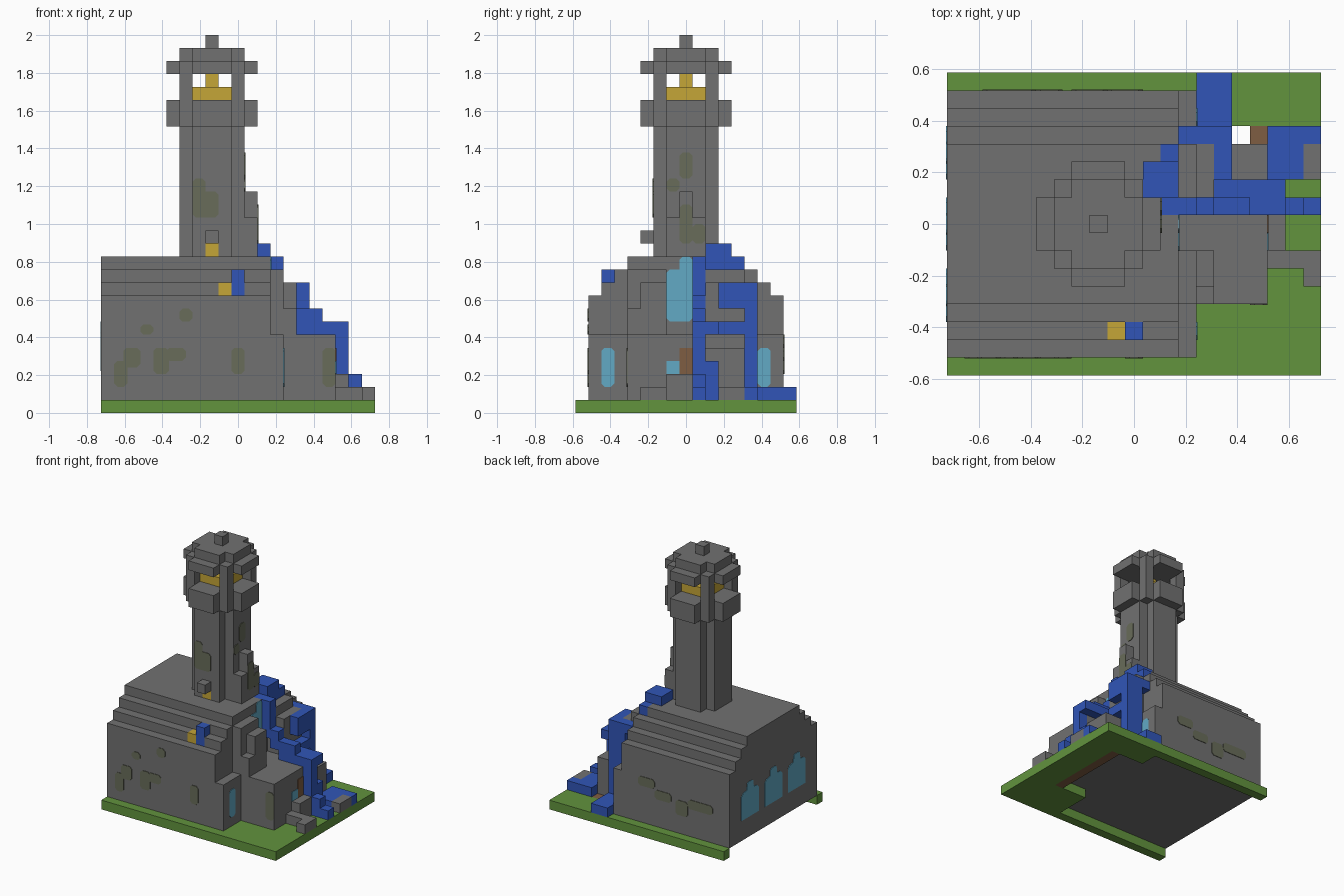
import bpy, bmesh
from mathutils import Vector

cube = bpy.data.objects.get("Cube")
if cube:
    bpy.data.objects.remove(cube, do_unlink=True)

U = 2 / 29                       # edge of one block
ORIGIN = Vector((10.5, 8.5, 0))


def material(name, *rgb):
    m = bpy.data.materials.new(name)
    m.use_nodes = True
    col = [(c / 255) ** 2.2 for c in rgb] + [1]
    m.diffuse_color = col
    m.node_tree.nodes["Principled BSDF"].inputs["Base Color"].default_value = col
    return m


stone = material("stone grey", 112, 112, 112)
grass = material("grass green", 98, 146, 64)
water = material("water blue", 52, 86, 182)
gold = material("lamp gold", 196, 164, 58)
glass = material("window glass", 98, 168, 196)
wood = material("door wood", 126, 94, 68)
moss = material("moss", 104, 108, 90)

cells, skins = {}, {}


def fill(part, skin, x, y, z):
    """Fill a range of blocks with a part, replacing what was there."""
    skins[part] = skin
    for i in range(*x):
        for j in range(*y):
            for k in range(*z):
                cells[i, j, k] = part


def carve(x, y, z):
    for i in range(*x):
        for j in range(*y):
            for k in range(*z):
                cells.pop((i, j, k), None)


def disc(part, skin, radius, z):
    """Stepped round slab about the tower axis."""
    for i in range(-radius, radius + 1):
        for j in range(-radius, radius + 1):
            if abs(i) + abs(j) <= radius + 1:
                fill(part, skin, (8 + i, 9 + i), (8 + j, 9 + j), z)


# Ground slab, open beneath the hall and porch
fill("ground", grass, (0, 21), (0, 17), (0, 1))
carve((0, 14), (1, 16), (0, 1))
carve((14, 18), (5, 14), (0, 1))

# Hall with a stepped roof
fill("hall", stone, (0, 13), (1, 16), (1, 9))
for step in range(1, 4):
    fill("roof", stone, (0, 13), (1 + step, 16 - step), (8 + step, 9 + step))
fill("end_wall", stone, (13, 14), (1, 16), (1, 6))

# Small lamp and spring in the roof step
fill("roof_lamp", gold, (9, 10), (2, 3), (9, 10))
fill("roof_spring", water, (10, 11), (2, 3), (9, 11))
fill("roof_coping", stone, (8, 13), (3, 4), (10, 11))

# Tower, gallery, lantern and cap
disc("tower_shaft", stone, 2, (12, 22))
disc("gallery", stone, 3, (22, 24))
for i in (6, 10):
    for j in (6, 10):
        fill("lantern_posts", stone, (i, i + 1), (j, j + 1), (24, 26))
disc("lamp", gold, 1, (24, 25))
disc("lamp", gold, 0, (25, 26))
disc("eaves", stone, 3, (26, 27))
disc("cap", stone, 2, (27, 28))
disc("finial", stone, 0, (28, 29))

# Tower doorway and buttress
fill("tower_door", gold, (8, 9), (6, 7), (12, 13))
fill("door_hood", stone, (8, 9), (5, 7), (13, 14))
fill("tower_buttress", stone, (11, 12), (8, 9), (12, 17))
fill("tower_buttress", stone, (11, 12), (7, 10), (12, 15))

# Ruined stonework stepping down from the end wall
fill("front_buttress", stone, (12, 14), (4, 7), (6, 11))
fill("front_buttress", stone, (14, 15), (5, 7), (6, 10))
fill("front_buttress", stone, (12, 15), (4, 5), (6, 8))
fill("porch", stone, (14, 18), (4, 10), (1, 6))
fill("porch", stone, (18, 19), (7, 9), (1, 3))
fill("porch_floor", wood, (17, 18), (5, 14), (0, 1))
fill("back_buttress", stone, (13, 15), (10, 13), (1, 10))
fill("back_buttress", stone, (13, 14), (10, 13), (10, 11))
fill("back_buttress", stone, (15, 18), (10, 13), (1, 5))
fill("rubble", stone, (18, 21), (6, 7), (1, 2))
fill("rubble", stone, (20, 21), (5, 6), (1, 2))
fill("rubble", stone, (20, 21), (11, 13), (1, 2))

# Upper stream spilling off the roof
fill("roof_pool", water, (11, 13), (10, 12), (12, 13))
fill("roof_pool", water, (12, 13), (9, 13), (11, 12))
fill("back_fall", water, (13, 16), (13, 14), (9, 10))
fill("back_fall", water, (15, 16), (11, 14), (8, 10))
fill("back_fall", water, (14, 16), (13, 14), (1, 9))
fill("back_pool", water, (14, 16), (14, 17), (1, 2))

# Main stream: each run drops to the next ledge
runs = [(12, 14, 8, 12), (14, 15, 7, 9), (15, 17, 6, 8), (16, 19, 6, 7),
        (18, 19, 1, 7), (19, 20, 1, 3), (20, 21, 1, 2)]
for a, b, low, high in runs:
    fill("main_stream", water, (a, b), (9, 10), (low, high))
fill("main_stream", water, (16, 19), (10, 11), (6, 7))
fill("main_stream", water, (15, 16), (10, 14), (6, 7))
fill("main_stream", water, (18, 19), (10, 11), (1, 4))
fill("low_pool", water, (18, 20), (11, 14), (1, 2))
fill("low_pool", water, (20, 21), (13, 14), (1, 2))

# Turn the blocks into one mesh per part, keeping exposed faces only
AXES = [Vector(v) for v in ((1, 0, 0), (0, 1, 0), (0, 0, 1))]


def finish(name, bm, skin):
    mesh = bpy.data.meshes.new(name)
    bm.to_mesh(mesh)
    bm.free()
    mesh.materials.append(skin)
    obj = bpy.data.objects.new(name, mesh)
    bpy.context.collection.objects.link(obj)


for part, skin in skins.items():
    bm = bmesh.new()
    for cell in [c for c, p in cells.items() if p == part]:
        corner = Vector(cell)
        for n in range(3):
            u, v = AXES[(n + 1) % 3], AXES[(n + 2) % 3]
            for side in (0, 1):
                beyond = corner + AXES[n] * (2 * side - 1)
                if tuple(int(c) for c in beyond) in cells:
                    continue
                base = corner + AXES[n] * side
                ring = [base, base + u, base + u + v, base + v]
                if not side:
                    ring.reverse()
                bm.faces.new([bm.verts.new((p - ORIGIN) * U) for p in ring])
    bmesh.ops.remove_doubles(bm, verts=bm.verts, dist=U / 100)
    bmesh.ops.dissolve_limit(bm, angle_limit=0.01, verts=bm.verts, edges=bm.edges)
    finish(part, bm, skin)


def plates(name, skin, axis, outward, level, outlines):
    """Thin painted panels lying on a wall; outlines run across and up."""
    bm = bmesh.new()
    for outline in outlines:
        pts = [(level, a, b) if axis == "x" else (a, level, b) for a, b in outline]
        face = bm.faces.new([bm.verts.new((Vector(p) - ORIGIN) * U) for p in pts])
        out = bmesh.ops.extrude_face_region(bm, geom=[face])["geom"]
        shift = Vector((1, 0, 0) if axis == "x" else (0, 1, 0)) * outward * 0.004
        bmesh.ops.translate(bm, verts=[g for g in out if isinstance(g, bmesh.types.BMVert)], vec=shift)
    bmesh.ops.recalc_face_normals(bm, faces=bm.faces)
    finish(name, bm, skin)


def blob(a, b, w, h, c=0.25):
    """Rectangle with clipped corners."""
    return [(a + c, b), (a + w - c, b), (a + w, b + c), (a + w, b + h - c),
            (a + w - c, b + h), (a + c, b + h), (a, b + h - c), (a, b + c)]


def arch(a):
    """Pointed three-block window."""
    left = [(0, 3.2), (0, 5.8), (0.3, 6.1), (0.9, 6.2), (1, 6.9), (1.2, 7)]
    right = [(3 - s, t) for s, t in reversed(left)]
    return [(a + s, t) for s, t in left + right]


# Windows and doors
plates("gable_windows", glass, "x", -1, 0, [arch(3), arch(7), arch(11)])
plates("end_windows", glass, "x", 1, 14, [blob(2, 2, 1, 3), blob(14, 2, 1, 3)])
plates("tall_window", glass, "x", 1, 13, [blob(7, 7, 2, 4), blob(8, 10.5, 1, 1.5)])
plates("porch_window", glass, "x", 1, 18, [blob(7, 3, 1, 1, 0.02)])
plates("porch_door", wood, "x", 1, 18, [blob(8, 3, 1, 2, 0.02)])

# Moss patches on the walls and tower
plates("front_moss", moss, "y", -1, 1,
       [blob(1, 2, 1, 2), blob(1.7, 3.5, 1.3, 1.5), blob(4, 3, 1.2, 2),
        blob(5, 4, 1.5, 1), blob(6, 7, 1, 1), blob(3, 6, 1, 0.8), blob(10, 3, 1, 2)])
plates("back_moss", moss, "y", 1, 16,
       [blob(2, 4, 3, 1), blob(5, 3, 1.5, 1.6), blob(7, 4, 2, 1), blob(9, 5, 2, 1)])
plates("tower_moss", moss, "y", -1, 6, [blob(7, 15, 2, 2), blob(7, 16.5, 1, 1.5)])
plates("buttress_moss", moss, "x", 1, 12, [blob(8, 13, 1, 3), blob(9, 13, 1, 1.5)])
plates("shaft_moss", moss, "x", 1, 11, [blob(8, 18, 1, 2), blob(7, 17, 1, 1)])
plates("porch_moss", moss, "y", -1, 4, [blob(17, 2, 1, 3)])
